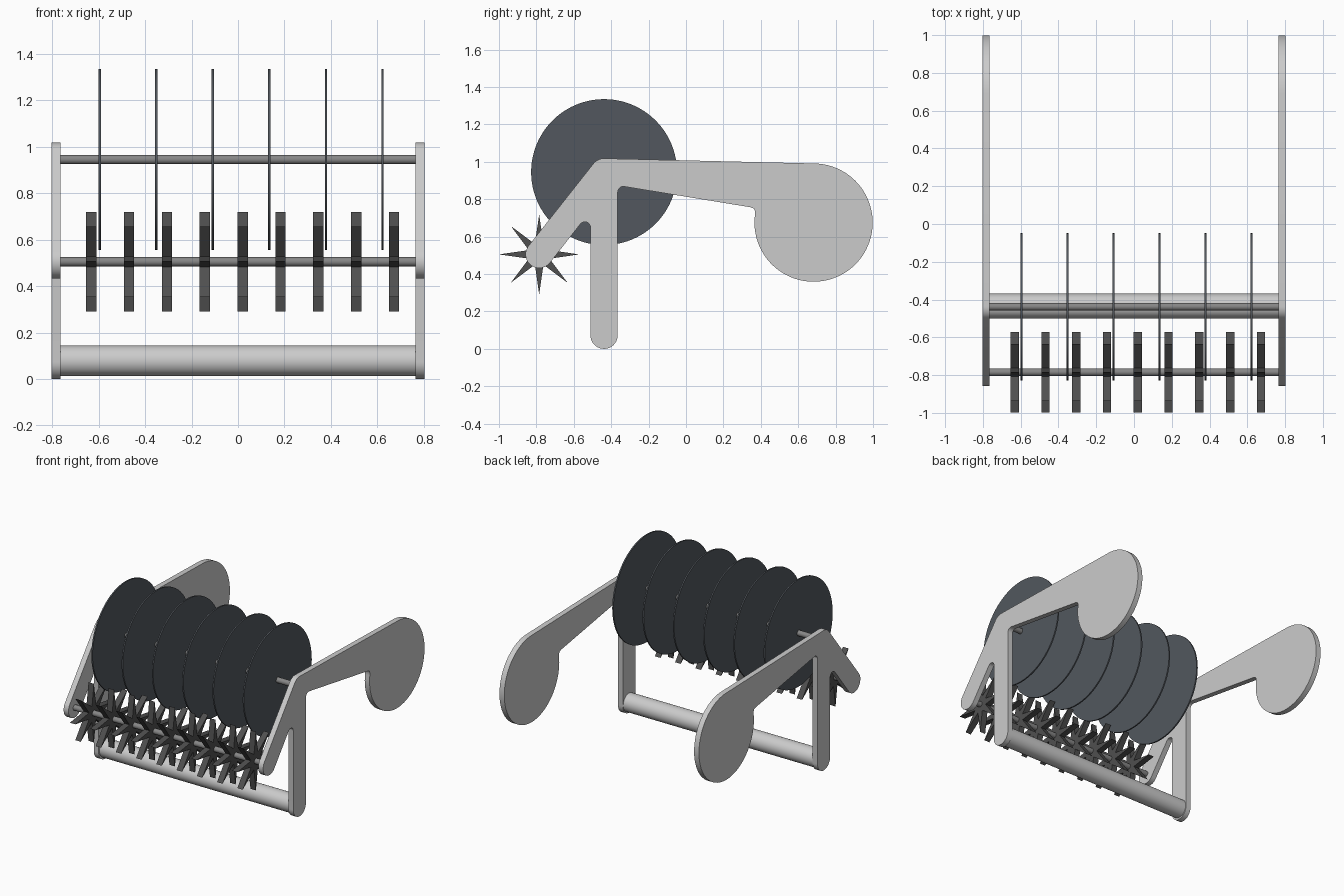
import bpy, bmesh
from math import sin, cos, pi, radians

if "Cube" in bpy.data.objects:
    bpy.data.objects.remove(bpy.data.objects["Cube"])


def material(name, colour):
    m = bpy.data.materials.new(name)
    m.diffuse_color = (*colour, 1)
    m.use_nodes = True
    m.node_tree.nodes["Principled BSDF"].inputs["Base Color"].default_value = m.diffuse_color
    return m


STEEL = material("axle_grey", (0.24, 0.24, 0.24))
DARK = material("spike_dark_grey", (0.08, 0.08, 0.08))
BLADE = material("blade_blue_grey", (0.085, 0.097, 0.112))


def arc(c, r, a0, a1, n):
    """Points on an arc in the (y, z) plane, angles in degrees."""
    return [(c[0] + r * cos(radians(a0 + (a1 - a0) * i / n)),
             c[1] + r * sin(radians(a0 + (a1 - a0) * i / n))) for i in range(n + 1)]


def extrude_x(name, outline, x0, x1, mat=None):
    """Extrude a (y, z) outline from x0 to x1."""
    bm = bmesh.new()
    face = bm.faces.new([bm.verts.new((x0, y, z)) for y, z in outline])
    out = bmesh.ops.extrude_face_region(bm, geom=[face])["geom"]
    moved = [g for g in out if isinstance(g, bmesh.types.BMVert)]
    bmesh.ops.translate(bm, verts=moved, vec=(x1 - x0, 0, 0))
    bmesh.ops.recalc_face_normals(bm, faces=bm.faces)
    me = bpy.data.meshes.new(name)
    bm.to_mesh(me)
    bm.free()
    ob = bpy.data.objects.new(name, me)
    bpy.context.collection.objects.link(ob)
    if mat:
        me.materials.append(mat)
    bpy.ops.object.select_all(action='DESELECT')
    ob.select_set(True)
    bpy.context.view_layer.objects.active = ob
    bpy.ops.object.shade_smooth_by_angle(angle=radians(30))
    return ob


def circle(c, r, n):
    return arc(c, r, 0, 360 - 360 / n, n - 1)


HUB = (-0.438, 0.945)      # blade axle
STAR = (-0.785, 0.505)     # spike wheel axle
FOOT = (-0.438, 0.073)     # leg bottom
R = 0.073                  # half width of leg and front arm

# Side plates: leg, rear arm with round pad, front arm
plate = (arc(FOOT, R, 180, 360, 20)
         + arc((-0.335, 0.838), 0.03, 180, 80, 8)
         + [(0.345, 0.757), (0.362, 0.750), (0.369, 0.736)]
         + arc((0.682, 0.675), 0.316, 172.7, 448.4, 64)
         + arc(HUB, R, 88.4, 142, 8)
         + arc(STAR, R, 142, 322, 20)
         + arc((-0.541, 0.649), 0.03, 142, 0, 10))
for side, name in ((-1, "left_side_plate"), (1, "right_side_plate")):
    extrude_x(name, plate, side * 0.764, side * 0.803)

# Cross members
extrude_x("bottom_roller", circle((-0.435, 0.078), 0.066, 48), -0.77, 0.77)
extrude_x("blade_axle", circle(HUB, 0.02, 32), -0.77, 0.77, STEEL)
extrude_x("spike_axle", circle((-0.785, 0.505), 0.02, 32), -0.77, 0.77, STEEL)

# Round blades
for i in range(6):
    x = -0.596 + 0.2437 * i
    extrude_x(f"round_blade_{i + 1}", circle(HUB, 0.39, 96), x - 0.005, x + 0.005, BLADE)

# Eight-pointed spike wheels
star = []
for k in range(16):
    r = 0.06 if k % 2 else 0.2135
    star.append((STAR[0] + r * cos(k * pi / 8), STAR[1] + r * sin(k * pi / 8)))
for i in range(9):
    x = -0.632 + 0.163 * i
    extrude_x(f"spike_wheel_{i + 1}", star, x - 0.022, x + 0.022, DARK)
